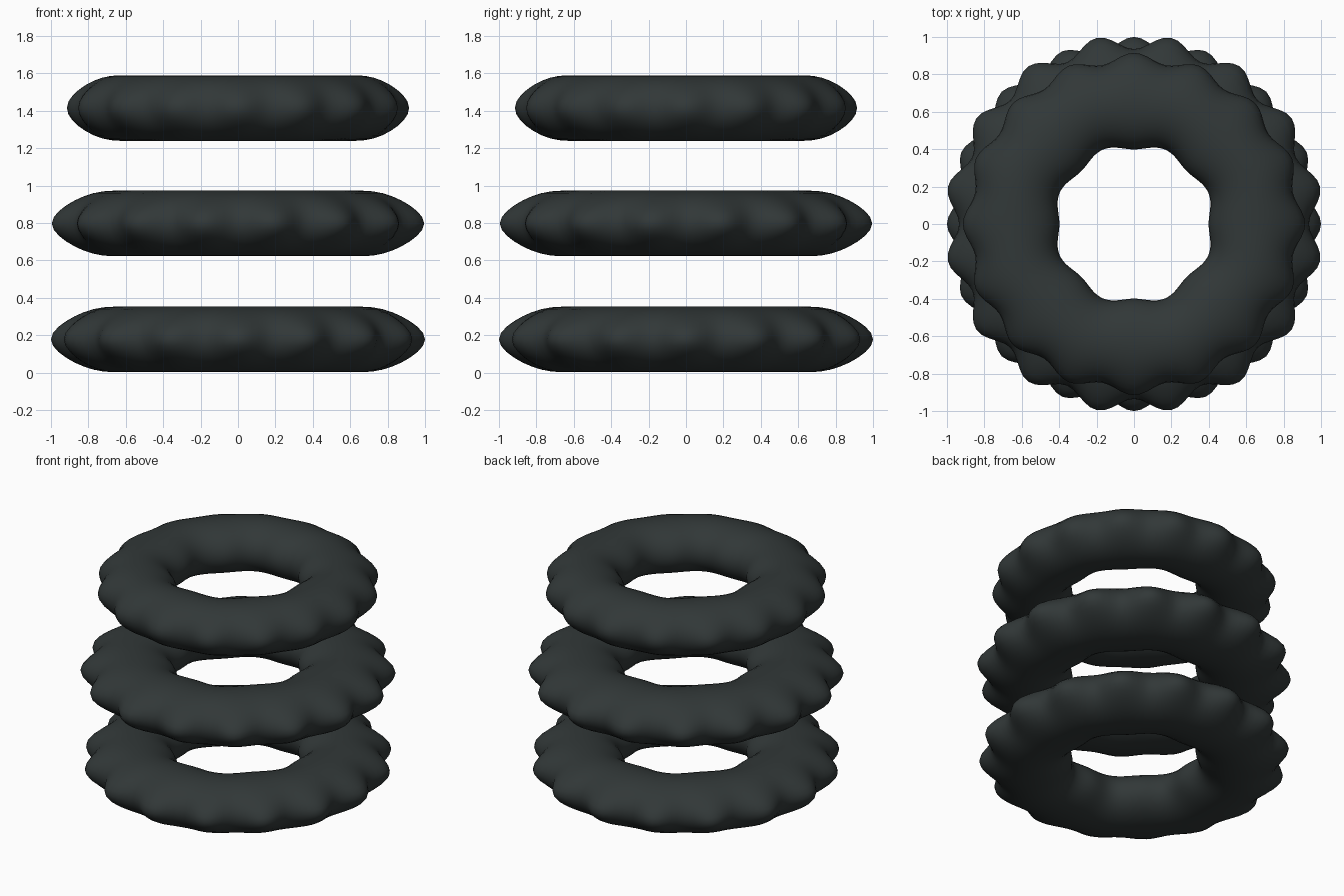
import bpy, bmesh
from math import sin, cos, pi, exp

cube = bpy.data.objects.get("Cube")
if cube:
    bpy.data.objects.remove(cube, do_unlink=True)

rubber = bpy.data.materials.new("dark_rubber")
rubber.use_nodes = True
colour = (0.031, 0.039, 0.039, 1)
rubber.diffuse_color = colour
bsdf = rubber.node_tree.nodes["Principled BSDF"]
bsdf.inputs["Base Color"].default_value = colour
bsdf.inputs["Roughness"].default_value = 0.8

LUGS = 16          # knobs round each tyre
AROUND = LUGS * 10
SECTION = 32
HALF_HEIGHT = 0.175


def tyre_point(theta, phi, outer, lug, turn):
    """Point on an oval ring whose outer wall swells into knobs."""
    inner = 0.415 - 0.016 * cos(8 * theta)   # slightly faceted hole
    mid, half = (inner + outer) / 2, (outer - inner) / 2
    r = mid + half * cos(phi)
    z = HALF_HEIGHT * sin(phi)
    if cos(phi) > 0:
        wave = (1 + cos(LUGS * (theta - turn))) / 2
        r += lug * wave * exp(-(z / 0.13) ** 2) * cos(phi) ** 0.5
    return r * cos(theta), r * sin(theta), z


def tyre(name, height, outer, lug, turn):
    bm = bmesh.new()
    rings = [[bm.verts.new(tyre_point(2 * pi * i / AROUND, 2 * pi * j / SECTION, outer, lug, turn))
              for j in range(SECTION)] for i in range(AROUND)]
    for i in range(AROUND):
        a, b = rings[i], rings[(i + 1) % AROUND]
        for j in range(SECTION):
            k = (j + 1) % SECTION
            bm.faces.new((a[j], b[j], b[k], a[k])).smooth = True
    bmesh.ops.recalc_face_normals(bm, faces=bm.faces)
    mesh = bpy.data.meshes.new(name)
    bm.to_mesh(mesh)
    bm.free()
    mesh.materials.append(rubber)
    obj = bpy.data.objects.new(name, mesh)
    obj.location.z = height
    bpy.context.collection.objects.link(obj)


# Three tyres, the middle one turned by half a knob
tyre("bottom_tyre", 0.178, 0.925, 0.075, 0)
tyre("middle_tyre", 0.798, 0.935, 0.08, pi / LUGS)
tyre("top_tyre", 1.415, 0.865, 0.05, 0)
